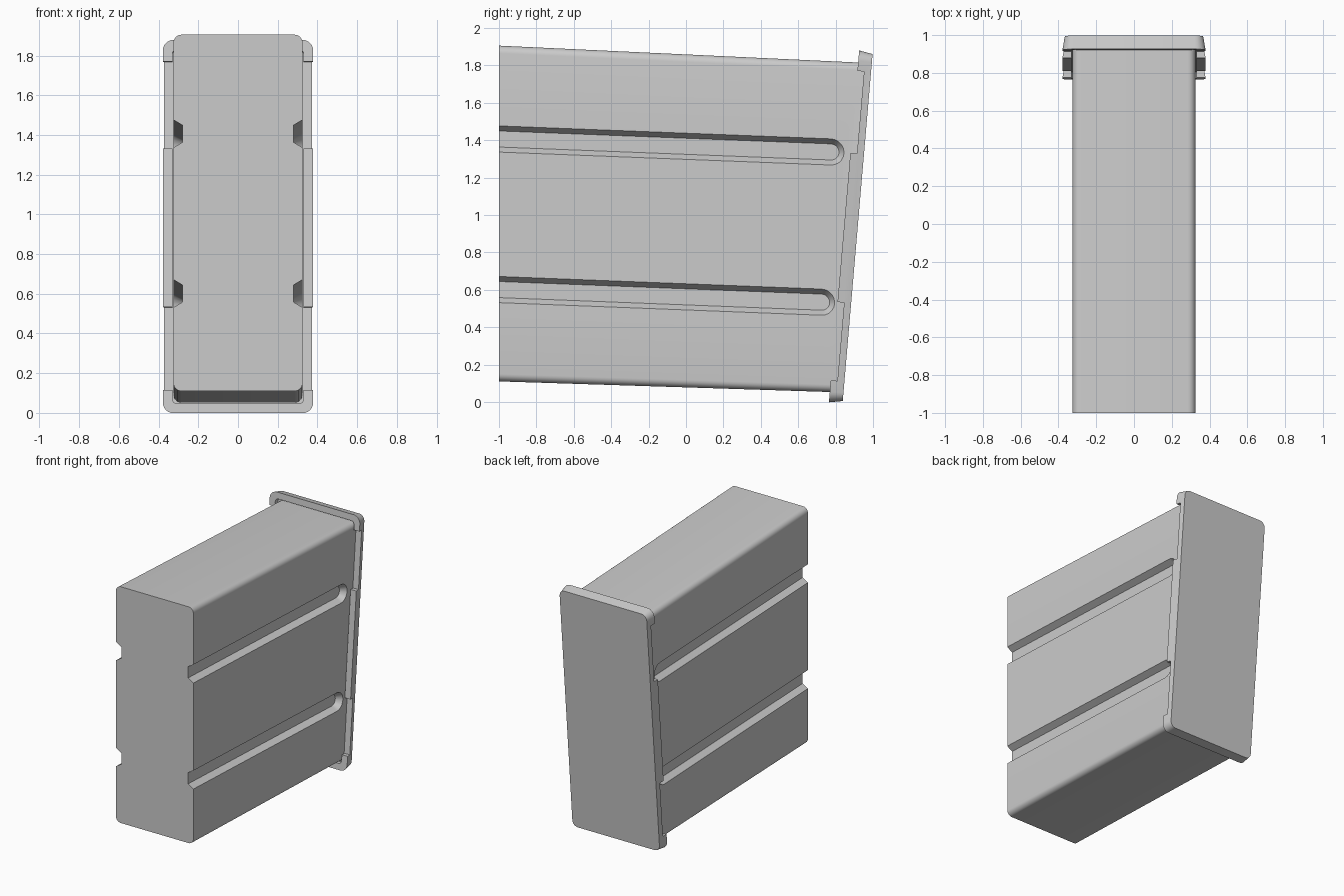
import bpy, bmesh
from math import sin, cos, pi, atan2

if "Cube" in bpy.data.objects:
    bpy.data.objects.remove(bpy.data.objects["Cube"])


def loft(name, rings):
    """Closed skin through a list of equal-length point rings, capped at both ends."""
    bm = bmesh.new()
    loops = [[bm.verts.new(p) for p in ring] for ring in rings]
    n = len(loops[0])
    for a, b in zip(loops, loops[1:]):
        for i in range(n):
            j = (i + 1) % n
            bm.faces.new((a[i], a[j], b[j], b[i]))
    bm.faces.new(loops[0])
    bm.faces.new(loops[-1])
    bmesh.ops.recalc_face_normals(bm, faces=bm.faces)
    mesh = bpy.data.meshes.new(name)
    bm.to_mesh(mesh)
    bm.free()
    obj = bpy.data.objects.new(name, mesh)
    bpy.context.collection.objects.link(obj)
    return obj


def round_rect(hw, lo, hi, r, seg=6):
    """Rounded rectangle, x in +-hw and height lo..hi."""
    pts = []
    for k, (cx, cz) in enumerate([(hw - r, hi - r), (r - hw, hi - r),
                                  (r - hw, lo + r), (hw - r, lo + r)]):
        for i in range(seg + 1):
            a = pi / 2 * (k + i / seg)
            pts.append((cx + r * cos(a), cz + r * sin(a)))
    return pts


def select_only(obj):
    bpy.ops.object.select_all(action='DESELECT')
    obj.select_set(True)
    bpy.context.view_layer.objects.active = obj


def cut(obj, cutters):
    select_only(obj)
    for c in cutters:
        c.hide_render = True
        mod = obj.modifiers.new("cut", 'BOOLEAN')
        mod.operation = 'DIFFERENCE'
        mod.solver = 'EXACT'
        mod.object = c
        bpy.ops.object.modifier_apply(modifier=mod.name)
        bpy.data.objects.remove(c)


def smooth(obj):
    select_only(obj)
    bpy.ops.object.shade_smooth_by_angle(angle=0.5)


# Leaning frame of the end plate: v runs up the plate, w towards the front
TILT = atan2(0.16, 1.86)


def on_plate(x, v, w):
    return (x, 0.838 + v * sin(TILT) - w * cos(TILT),
            0.005 + v * cos(TILT) + w * sin(TILT))


# Tapered body with rounded long edges, its back end leaning with the plate
front = [(x, -1.0, z) for x, z in round_rect(0.325, 0.11, 1.905, 0.04)]
back = [(x, 0.81 + (z - 0.052) * 0.086, z)
        for x, z in round_rect(0.325, 0.052, 1.813, 0.04)]
body = loft("body", [front, back])


# Sloping side grooves with round closed ends
def groove_ring(x, r, y_end, z_front):
    slope = -0.039
    arc = [(y_end + r * cos(t), r * sin(t))
           for t in (-pi / 2 + pi * i / 10 for i in range(11))]
    outline = [(-1.1, -r)] + arc + [(-1.1, r)]
    return [(x, y, z_front + slope * (y + 1) + dz) for y, dz in outline]


cutters = []
for side in (-1, 1):
    for y_end, z_front in ((0.775, 1.406), (0.725, 0.601)):
        cutters.append(loft("groove_cutter", [
            groove_ring(side * 0.28, 0.043, y_end, z_front),
            groove_ring(side * 0.34, 0.079, y_end, z_front)]))
cut(body, cutters)
smooth(body)


# End plate with a drafted rim that wraps towards the front
def plate_ring(w, grow, r):
    return [on_plate(x, v, w)
            for x, v in round_rect(0.366 + grow, -grow, 1.862 + grow, r)]


plate = loft("end_plate", [
    plate_ring(0, 0, 0.045),
    plate_ring(0.073, 0.013, 0.055),
    plate_ring(0.073, -0.035, 0.025),
    plate_ring(0.037, -0.035, 0.025)])

# Two gaps in the rim on each side
gaps = []
for lo, hi in ((0.105, 0.525), (1.325, 1.765)):
    gaps.append(loft("rim_gap_cutter", [
        [on_plate(x, v, w) for x, v in ((-0.5, lo), (0.5, lo), (0.5, hi), (-0.5, hi))]
        for w in (0.0375, 0.12)]))
cut(plate, gaps)
smooth(plate)
